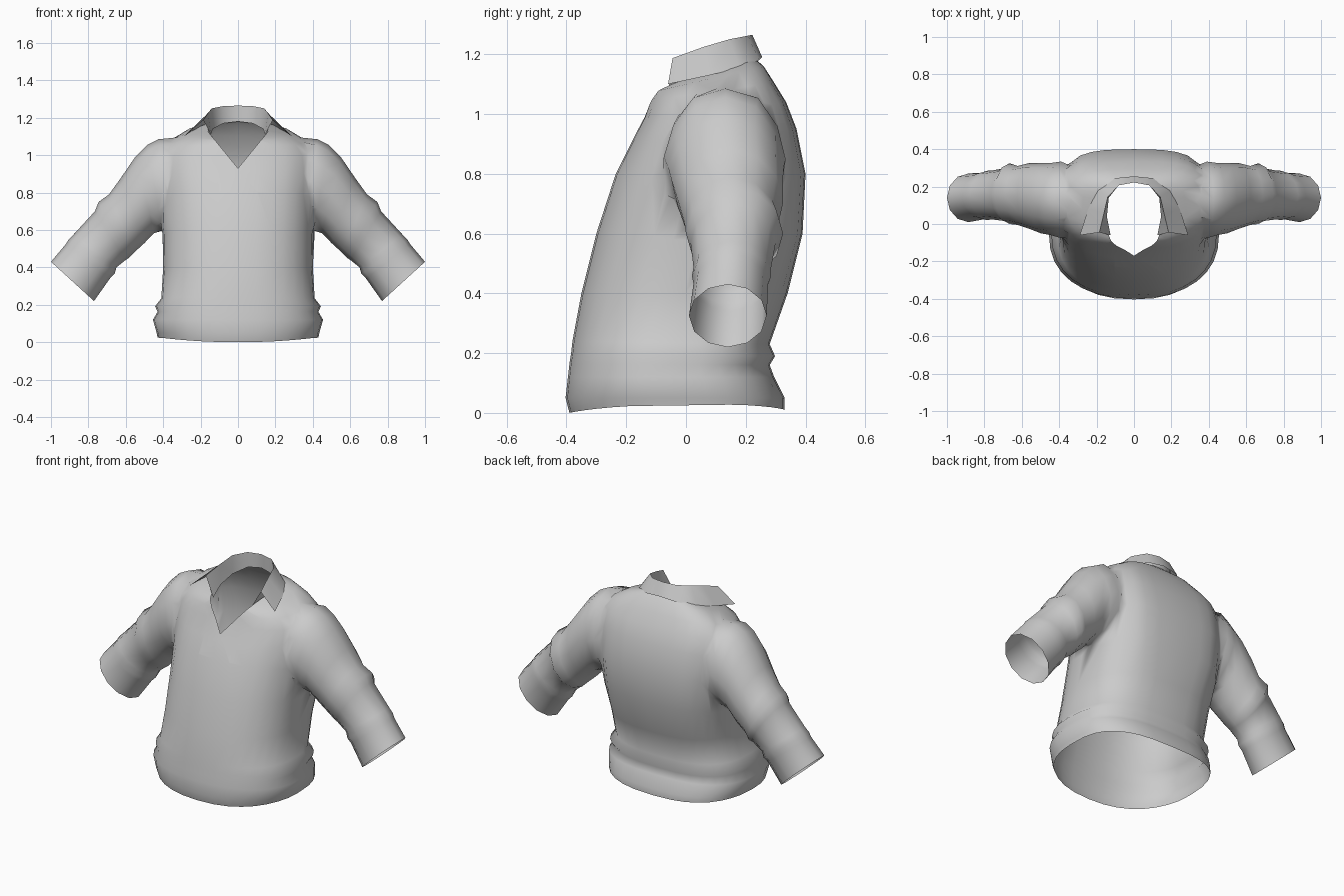
import bpy, bmesh, math

if "Cube" in bpy.data.objects:
    bpy.data.objects.remove(bpy.data.objects["Cube"], do_unlink=True)

# One plain cloth colour
cloth = bpy.data.materials.new("grey_cloth")
cloth.use_nodes = True
GREY = (0.6, 0.6, 0.6, 1)
cloth.diffuse_color = GREY
cloth.node_tree.nodes["Principled BSDF"].inputs["Base Color"].default_value = GREY


def make_object(name, bm):
    mesh = bpy.data.meshes.new(name)
    bm.to_mesh(mesh)
    bm.free()
    mesh.materials.append(cloth)
    obj = bpy.data.objects.new(name, mesh)
    bpy.context.collection.objects.link(obj)
    return obj


def loft(name, rings):
    """Closed solid through a list of equal rings."""
    bm = bmesh.new()
    rows = [[bm.verts.new(p) for p in ring] for ring in rings]
    n = len(rows[0])
    for a, b in zip(rows, rows[1:]):
        for i in range(n):
            j = (i + 1) % n
            bm.faces.new((a[i], a[j], b[j], b[i]))
    bm.faces.new(rows[0])
    bm.faces.new(rows[-1])
    bmesh.ops.recalc_face_normals(bm, faces=bm.faces)
    return make_object(name, bm)


def smooth(obj, angle):
    bpy.ops.object.select_all(action='DESELECT')
    obj.select_set(True)
    bpy.context.view_layer.objects.active = obj
    bpy.ops.object.shade_smooth_by_angle(angle=math.radians(angle))


def power(value, exponent):
    return math.copysign(abs(value) ** exponent, value)


def torso_ring(z_front, z_back, width, front, back, n=32):
    """Rounded section, boxier across the upper back, tilted front to back."""
    ring = []
    back_power = .74 if z_back < .5 else .62
    for i in range(n):
        a = math.tau * i / n
        e = .86 if math.sin(a) < 0 else back_power
        x, t = width * power(math.cos(a), e), power(math.sin(a), e)
        ring.append((x, front + (back - front) * (t + 1) / 2,
                     z_front + (z_back - z_front) * (t + 1) / 2))
    return ring


def sleeve_ring(side, top_x, top_z, low_x, low_z, front, back, n=12):
    ring = []
    for i in range(n):
        a = math.tau * i / n
        t, s = (math.cos(a) + 1) / 2, (math.sin(a) + 1) / 2
        ring.append((side * (low_x + (top_x - low_x) * t),
                     front + (back - front) * s,
                     low_z + (top_z - low_z) * t))
    return ring


# Torso from the gathered hem up to the neck: front z, back z, half width, front y, back y
TORSO = [(0, .01, .43, -.39, .33), (.05, .05, .435, -.403, .33),
         (.12, .12, .455, -.395, .295), (.165, .16, .43, -.39, .28),
         (.195, .19, .443, -.385, .298), (.24, .23, .41, -.38, .28),
         (.4, .4, .40, -.35, .34), (.6, .6, .405, -.30, .39),
         (.8, .8, .415, -.235, .40), (.9, .95, .42, -.185, .37),
         (.99, 1.04, .415, -.14, .335), (1.045, 1.105, .36, -.12, .295),
         (1.075, 1.16, .275, -.105, .26), (1.09, 1.19, .16, -.085, .225)]
shirt = loft("shirt_body", [torso_ring(*r) for r in TORSO])

# Sleeves with two pushed-up rolls: top x z, underside x z, front y, back y
SLEEVE = [(.22, 1.0, .22, .75, .03, .27), (.33, 1.095, .28, .66, -.03, .28),
          (.425, 1.085, .35, .615, -.085, .35),
          (.485, 1.055, .40, .595, -.07, .335),
          (.55, .99, .445, .58, -.05, .325), (.625, .88, .50, .53, -.025, .325),
          (.69, .79, .555, .48, -.005, .31), (.745, .75, .585, .45, .0, .325),
          (.765, .70, .60, .44, .015, .30), (.88, .575, .65, .40, .025, .285),
          (.905, .55, .66, .365, .02, .285), (.92, .525, .685, .34, .025, .275),
          (1.0, .43, .77, .22, .01, .27)]
for side in (-1, 1):
    sleeve = loft("sleeve", [sleeve_ring(side, *r) for r in SLEEVE])
    mod = shirt.modifiers.new("join_sleeve", 'BOOLEAN')
    mod.operation, mod.solver, mod.object = 'UNION', 'EXACT', sleeve
    joined = bpy.data.meshes.new_from_object(
        shirt.evaluated_get(bpy.context.evaluated_depsgraph_get()))
    shirt.modifiers.clear()
    shirt.data = joined
    bpy.data.objects.remove(sleeve, do_unlink=True)

# Open the hem, neck and cuffs
bm = bmesh.new()
bm.from_mesh(shirt.data)
bmesh.ops.remove_doubles(bm, verts=bm.verts, dist=.01)
bm.normal_update()


def is_cap(face):
    c, nrm = face.calc_center_median(), face.normal
    hem = all(v.co.z < .03 for v in face.verts)
    neck = c.z > 1.1 and all(abs(v.co.x) < .17 for v in face.verts) and len(face.verts) > 8
    cuff = abs(c.x) > .85 and nrm.z < -.5 and len(face.verts) > 8
    return hem or neck or cuff


bmesh.ops.delete(bm, geom=[f for f in bm.faces if is_cap(f)], context='FACES')

# Blend the armholes into the body, keeping the shoulder line
seam = [v for v in bm.verts if .32 < abs(v.co.x) < .47 and .5 < v.co.z < 1.04]
for _ in range(2):
    bmesh.ops.smooth_vert(bm, verts=seam, factor=.35, use_axis_x=True,
                          use_axis_y=True, use_axis_z=True)

# Cut the V opening below the collar
V_TIP, SLOPE = .93, .82
for side in (-1, 1):
    near = [f for f in bm.faces if f.calc_center_median().y < .03
            and f.calc_center_median().z > .8 and abs(f.calc_center_median().x) < .3]
    geom = near + list({e for f in near for e in f.edges}) + list({v for f in near for v in f.verts})
    bmesh.ops.bisect_plane(bm, geom=geom, dist=.0005, plane_co=(0, 0, V_TIP),
                           plane_no=(side, 0, -SLOPE))
opening = [f for f in bm.faces if f.calc_center_median().y < .03
           and abs(f.calc_center_median().x) < SLOPE * (f.calc_center_median().z - V_TIP)]
bmesh.ops.delete(bm, geom=opening, context='FACES')

# Hem dips slightly at the front
for v in bm.verts:
    if v.co.z < .03:
        v.co.z += .02 * min(1, abs(v.co.x) / .4) ** 2
bm.to_mesh(shirt.data)
bm.free()
smooth(shirt, 100)

# Folded collar: inner stand, fold line and outer flap, back centre to front corner
STAND = [(0, .225, 1.18), (.08, .21, 1.17), (.135, .14, 1.14), (.145, .04, 1.11), (.125, -.06, 1.075)]
FOLD = [(0, .222, 1.265), (.08, .207, 1.262), (.14, .145, 1.25), (.16, .06, 1.225), (.185, -.045, 1.187)]
FLAP = [(0, .255, 1.19), (.1, .245, 1.18), (.195, .18, 1.155), (.245, .08, 1.13), (.29, -.06, 1.10)]
bm = bmesh.new()
rows = [[bm.verts.new(p) for p in row] for row in (STAND, FOLD, FLAP)]
for a, b in zip(rows, rows[1:]):
    for i in range(len(a) - 1):
        bm.faces.new((a[i], b[i], b[i + 1], a[i + 1]))
collar = make_object("collar", bm)
mirror = collar.modifiers.new("mirror", 'MIRROR')
mirror.use_clip = True
smooth(collar, 50)
